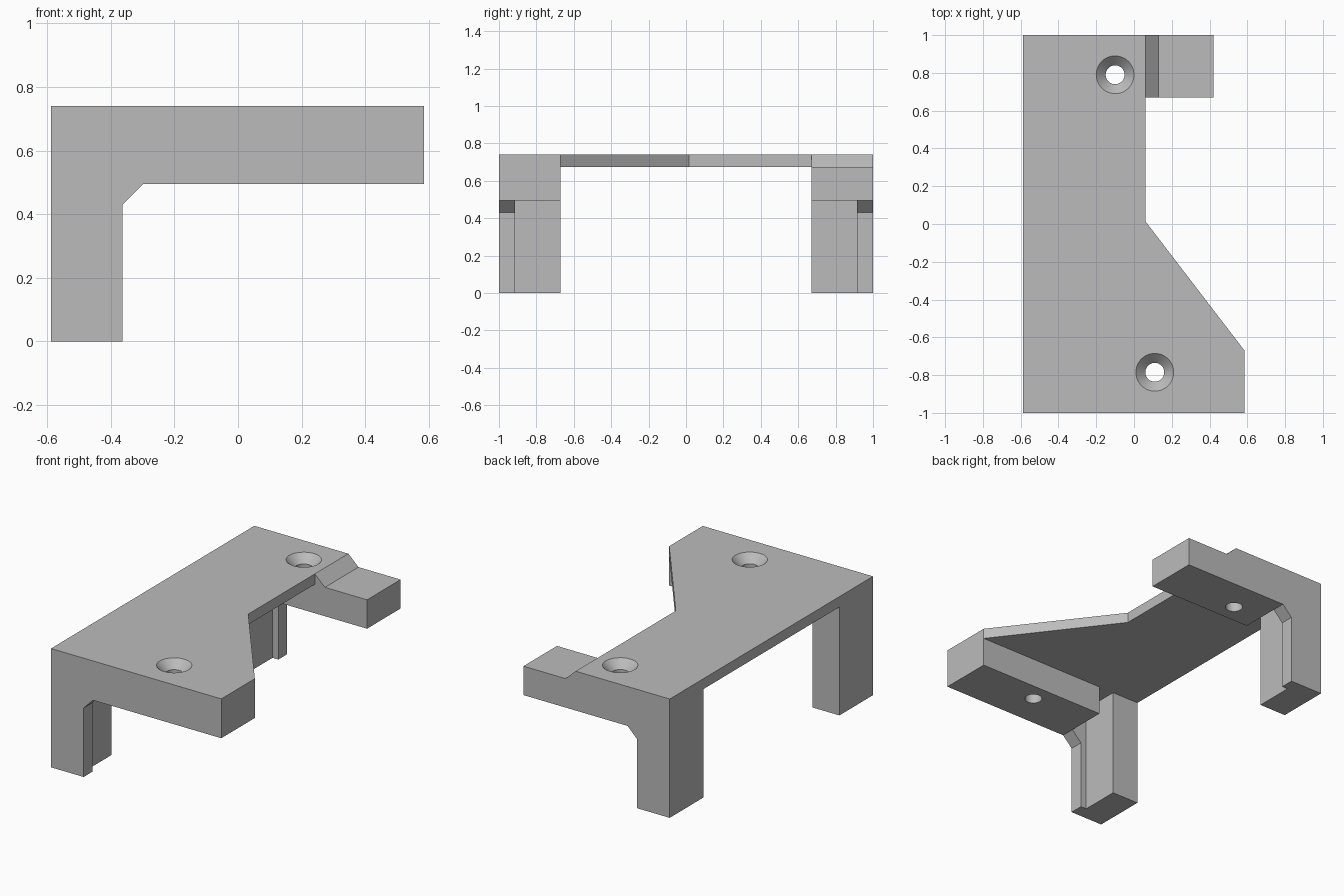
import bpy
import bmesh
import math
from mathutils import Vector

cube = bpy.data.objects.get("Cube")
if cube:
    bpy.data.objects.remove(cube, do_unlink=True)

LEFT, RIGHT = -0.588, 0.585
TOP, UNDER, ARM = 0.74, 0.675, 0.495     # plate top, plate underside, arm underside
INNER, RIB = 0.67, 0.915                 # inner side of a bracket, inner side of its rib

grey = bpy.data.materials.new("plain grey")
grey.use_nodes = True
colour = (0.5, 0.5, 0.5, 1)
grey.diffuse_color = colour
grey.node_tree.nodes["Principled BSDF"].inputs["Base Color"].default_value = colour


def prism(name, outline, start, depth):
    """Extrude a closed outline of 3D points along a vector."""
    bm = bmesh.new()
    face = bm.faces.new([bm.verts.new(p) for p in outline])
    geom = bmesh.ops.extrude_face_region(bm, geom=[face])["geom"]
    moved = [g for g in geom if isinstance(g, bmesh.types.BMVert)]
    bmesh.ops.translate(bm, verts=moved, vec=depth)
    bmesh.ops.translate(bm, verts=bm.verts, vec=start)
    bmesh.ops.recalc_face_normals(bm, faces=bm.faces)
    return finish(name, bm)


def finish(name, bm):
    mesh = bpy.data.meshes.new(name)
    bm.to_mesh(mesh)
    bm.free()
    mesh.materials.append(grey)
    obj = bpy.data.objects.new(name, mesh)
    bpy.context.collection.objects.link(obj)
    return obj


def side_prism(name, profile, y0, y1):
    return prism(name, [(x, 0, z) for x, z in profile],
                 Vector((0, y0, 0)), Vector((0, y1 - y0, 0)))


def countersink(x, y):
    """Spun profile of a screw hole with a conical head seat."""
    bm = bmesh.new()
    profile = [(0, 0.3), (0.05, 0.3), (0.05, TOP - 0.05), (0.11, TOP + 0.01), (0, TOP + 0.01)]
    verts = [bm.verts.new((r, 0, z)) for r, z in profile]
    edges = [bm.edges.new(pair) for pair in zip(verts, verts[1:])]
    bmesh.ops.spin(bm, geom=verts + edges, axis=(0, 0, 1), cent=(0, 0, 0),
                   angle=math.tau, steps=48)
    bmesh.ops.remove_doubles(bm, verts=bm.verts, dist=0.0001)
    bmesh.ops.recalc_face_normals(bm, faces=bm.faces)
    bmesh.ops.translate(bm, verts=bm.verts, vec=(x, y, 0))
    return finish("screw_hole_cutter", bm)


def combine(body, other, operation):
    mod = body.modifiers.new(operation, "BOOLEAN")
    mod.operation = operation
    mod.solver = "EXACT"
    mod.object = other
    bpy.context.view_layer.objects.active = body
    bpy.ops.object.modifier_apply(modifier=mod.name)
    bpy.data.objects.remove(other, do_unlink=True)


# Top plate with its slanted side
plan = [(LEFT, -1), (RIGHT, -1), (RIGHT, -INNER), (0.06, 0.015), (0.06, 1), (LEFT, 1)]
body = prism("mounting_bracket", [(x, y, 0) for x, y in plan],
             Vector((0, 0, UNDER)), Vector((0, 0, TOP - UNDER)))

# Leg and arm at each end; the back arm steps down past the plate
leg = [(LEFT, TOP), (LEFT, 0), (-0.363, 0), (-0.363, 0.43), (-0.298, ARM)]
front = leg + [(RIGHT, ARM), (RIGHT, TOP)]
back = leg + [(0.42, ARM), (0.42, UNDER), (0.13, UNDER), (0.06, TOP)]
combine(body, side_prism("front_bracket", front, -1, -INNER), "UNION")
combine(body, side_prism("back_bracket", back, INNER, 1), "UNION")

# Slot between leg and arm, leaving the outer rib
slot = [(-0.403, -0.1), (-0.298, -0.1), (-0.298, UNDER), (-0.403, UNDER)]
for side in (-1, 1):
    combine(body, side_prism("slot_cutter", slot, side * (INNER - 0.05), side * RIB), "DIFFERENCE")

# Countersunk screw holes
for x, y in ((0.11, -0.785), (-0.1, 0.79)):
    combine(body, countersink(x, y), "DIFFERENCE")

# Smooth hole walls, crisp edges elsewhere
bpy.ops.object.select_all(action="DESELECT")
body.select_set(True)
bpy.context.view_layer.objects.active = body
bpy.ops.object.shade_smooth_by_angle(angle=math.radians(30))
